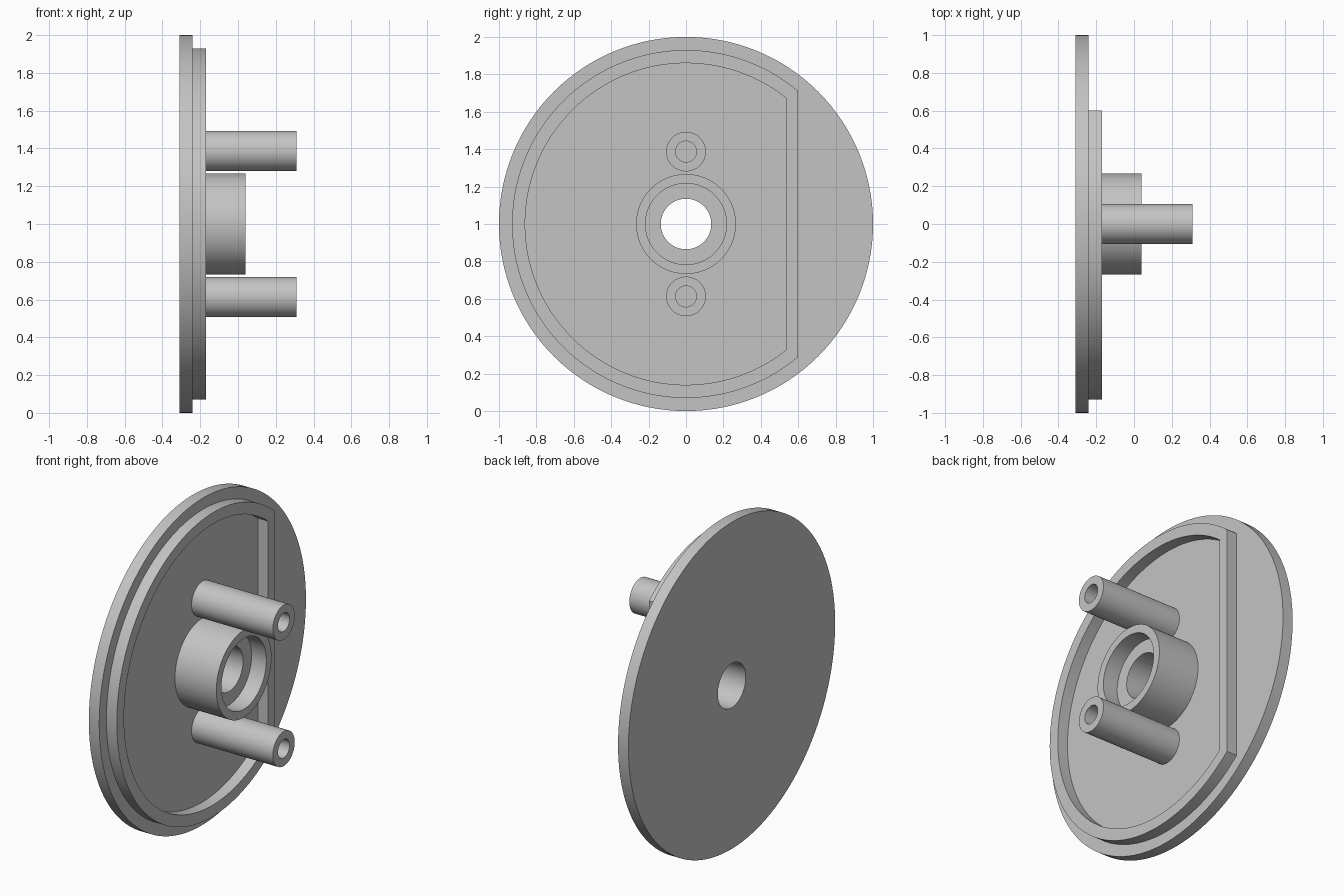
import bpy, bmesh
from math import cos, sin, acos, pi, radians

cube = bpy.data.objects.get("Cube")
if cube:
    bpy.data.objects.remove(cube, do_unlink=True)

GREY = (0.55, 0.55, 0.55, 1)
grey = bpy.data.materials.new("light grey")
grey.diffuse_color = GREY
grey.use_nodes = True
grey.node_tree.nodes["Principled BSDF"].inputs["Base Color"].default_value = GREY

BACK, FACE, RIM_TOP, HUB_TOP, POST_TOP = -0.31, -0.24, -0.17, 0.04, 0.31
FOOT = FACE - 0.01      # raised parts sink slightly into the plate


def circle(radius, n):
    return [(radius * cos(2 * pi * i / n), radius * sin(2 * pi * i / n)) for i in range(n)]


def cut_circle(radius, flat, n=128):
    """Circle outline with its +y side cut off straight."""
    a = acos(flat / radius)
    angles = [a + (2 * pi - 2 * a) * i / n for i in range(n + 1)]
    return [(radius * cos(t), radius * sin(t)) for t in angles]


def ring_solid(name, sections, z=1.0):
    """Skin a closed chain of (x, outline) sections around the x axis."""
    bm = bmesh.new()
    loops = [[bm.verts.new((x, p, q + z)) for p, q in outline] for x, outline in sections]
    for k, a in enumerate(loops):
        b = loops[(k + 1) % len(loops)]
        for i in range(len(a)):
            j = (i + 1) % len(a)
            bm.faces.new((a[i], a[j], b[j], b[i]))
    bmesh.ops.recalc_face_normals(bm, faces=bm.faces)
    mesh = bpy.data.meshes.new(name)
    bm.to_mesh(mesh)
    bm.free()
    mesh.materials.append(grey)
    obj = bpy.data.objects.new(name, mesh)
    bpy.context.collection.objects.link(obj)
    bpy.ops.object.select_all(action='DESELECT')
    obj.select_set(True)
    bpy.context.view_layer.objects.active = obj
    bpy.ops.object.shade_smooth_by_angle(angle=radians(30))
    return obj


def lathe(name, profile, n, z=1.0):
    return ring_solid(name, [(x, circle(r, n)) for x, r in profile], z)


# Round base plate with a central hole
BORE = 0.135
lathe("base_plate", [(BACK, BORE), (BACK, 1), (FACE, 1), (FACE, BORE)], 128)

# Raised rim with one straight side
outer, inner = cut_circle(0.93, 0.60), cut_circle(0.86, 0.535)
ring_solid("raised_rim", [(FOOT, outer), (RIM_TOP, outer), (RIM_TOP, inner), (FOOT, inner)])

# Central hub with a stepped bore
STEP = HUB_TOP - 0.10
lathe("hub", [(FOOT, 0.267), (HUB_TOP, 0.267), (HUB_TOP, 0.217),
              (STEP, 0.217), (STEP, BORE), (FOOT, BORE)], 96)

# Hollow posts above and below the hub
for name, side in (("upper_post", 1), ("lower_post", -1)):
    lathe(name, [(FOOT, 0.106), (POST_TOP, 0.106), (POST_TOP, 0.056), (FOOT, 0.056)],
          64, 1 + side * 0.387)
